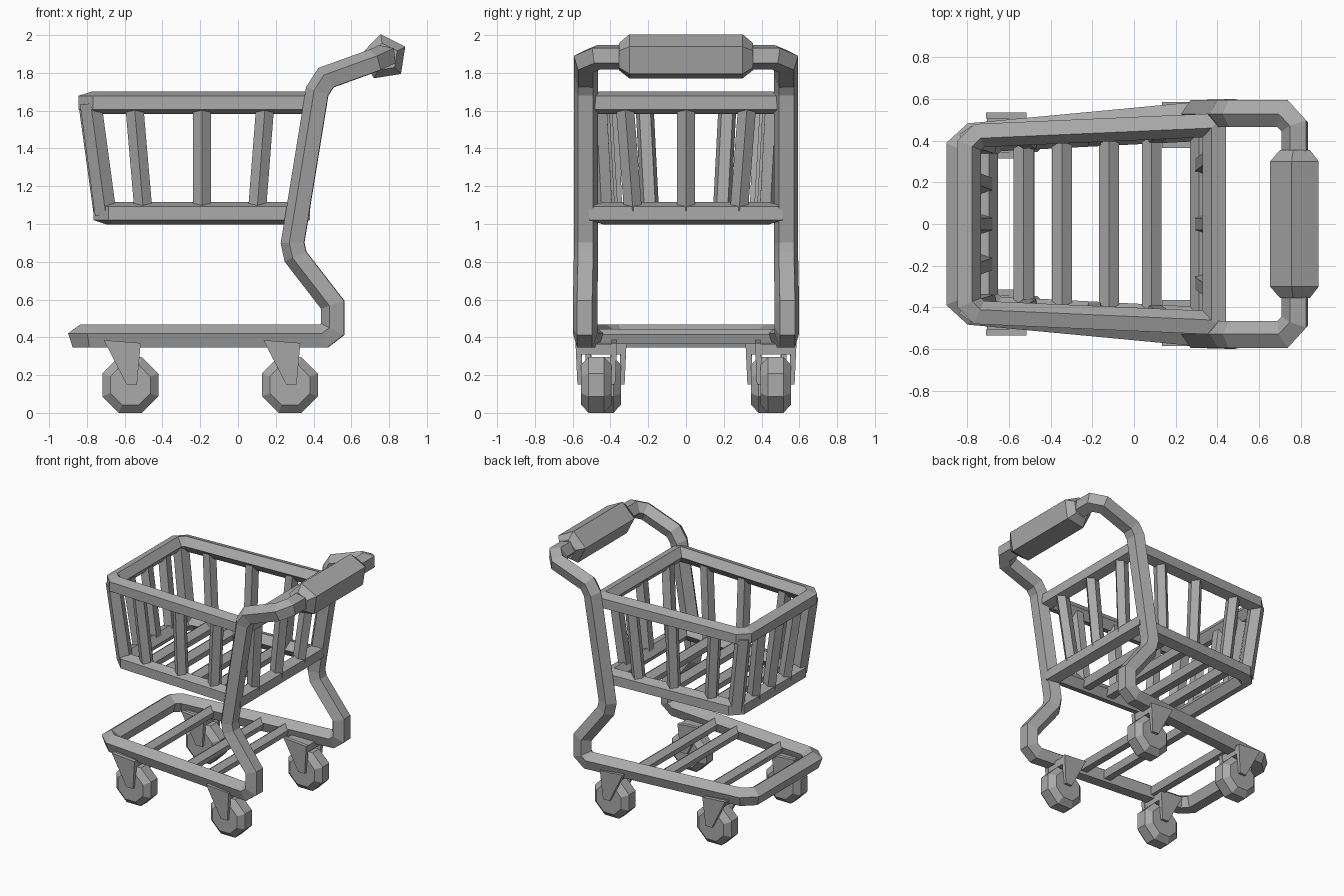
import bpy, bmesh, math
from mathutils import Vector

cube = bpy.data.objects.get("Cube")
if cube:
    bpy.data.objects.remove(cube, do_unlink=True)

grey = bpy.data.materials.new("metal_grey")
grey.use_nodes = True
COLOUR = (0.4, 0.4, 0.4, 1)
grey.diffuse_color = COLOUR
grey.node_tree.nodes["Principled BSDF"].inputs["Base Color"].default_value = COLOUR


def finish(name, bm, mirror):
    bmesh.ops.recalc_face_normals(bm, faces=bm.faces)
    mesh = bpy.data.meshes.new(name)
    bm.to_mesh(mesh)
    bm.free()
    mesh.materials.append(grey)
    ob = bpy.data.objects.new(name, mesh)
    bpy.context.scene.collection.objects.link(ob)
    if mirror:
        mod = ob.modifiers.new("mirror", "MIRROR")
        mod.use_axis = (False, True, False)
    return ob


def tube(name, path, radius, apex, sides=5, caps=True, mirror=False):
    """Sweep a polygon along a path with exact mitres; one corner points to apex."""
    pts = [Vector(p) for p in path]
    radii = radius if isinstance(radius, list) else [radius] * len(pts)
    dirs = [(b - a).normalized() for a, b in zip(pts, pts[1:])]
    up = Vector(apex)
    up = (up - dirs[0] * up.dot(dirs[0])).normalized()
    bm = bmesh.new()
    rings = []
    for i, p in enumerate(pts):
        d_in, d_out = dirs[max(i - 1, 0)], dirs[min(i, len(dirs) - 1)]
        plane = (d_in + d_out).normalized()
        side = d_in.cross(up)
        ring = []
        for k in range(sides):
            a = math.tau * k / sides
            o = (up * math.cos(a) + side * math.sin(a)) * radii[i]
            o -= d_in * (o.dot(plane) / d_in.dot(plane))
            ring.append(bm.verts.new(p + o))
        rings.append(ring)
        up = d_in.rotation_difference(d_out) @ up
    for r, s in zip(rings, rings[1:]):
        for k in range(sides):
            j = (k + 1) % sides
            bm.faces.new((r[k], r[j], s[j], s[k]))
    if caps:
        bm.faces.new(rings[0])
        bm.faces.new(rings[-1])
    return finish(name, bm, mirror)


UP = (0, 0, 1)

# Continuous frame: base, uprights and handle bar
tube("frame", [
    (-0.835, 0, 0.40), (-0.835, 0.36, 0.40), (-0.77, 0.42, 0.40),
    (0.455, 0.535, 0.40), (0.507, 0.535, 0.44), (0.507, 0.535, 0.575),
    (0.31, 0.53, 0.83), (0.295, 0.53, 0.90), (0.425, 0.53, 1.70),
    (0.47, 0.53, 1.77), (0.72, 0.53, 1.86), (0.775, 0.47, 1.885),
    (0.775, 0, 1.885)], 0.068, UP, caps=False, mirror=True)

# Handle grip
tube("grip", [(0.775, y, 1.882) for y in (-0.355, -0.30, 0.30, 0.355)],
     [0.076, 0.124, 0.124, 0.076], (-0.16, 0, 1))

# Base cross bars
for i, x in enumerate((-0.52, -0.12, 0.08)):
    y = 0.49 + 0.094 * x
    tube(f"base_bar_{i + 1}", [(x, -y, 0.40), (x, y, 0.40)], 0.045, UP)


# Basket rims
def rim(name, front, rear, y_front, y_rear, z):
    tube(name, [(front, 0, z), (front, y_front - 0.05, z),
                (front + 0.05, y_front, z), (rear, y_rear, z), (rear, 0, z)],
         0.062, (1, 0, 0), caps=False, mirror=True)


rim("basket_top_rim", -0.795, 0.39, 0.43, 0.48, 1.642)
rim("basket_bottom_rim", -0.715, 0.33, 0.41, 0.46, 1.057)

# Basket corner posts and side slats
tube("basket_corner_post", [(-0.70, 0.385, 1.05), (-0.78, 0.41, 1.64)],
     0.06, (0, 1, 0), mirror=True)
for i, (low, high) in enumerate(((-0.50, -0.55), (-0.19, -0.19), (0.10, 0.145))):
    tube(f"side_slat_{i + 1}",
         [(low, 0.425 + low * 0.05, 1.06), (high, 0.455 + high * 0.04, 1.64)],
         0.05, (0, 1, 0), mirror=True)

# End slats, front and rear
for s, label in ((-1, "right"), (0, "middle"), (1, "left")):
    tube(f"front_slat_{label}", [(-0.715, 0.19 * s, 1.06), (-0.795, 0.22 * s, 1.64)],
         0.05, (-1, 0, 0))
    tube(f"rear_slat_{label}", [(0.33, 0.28 * s, 1.06), (0.39, 0.325 * s, 1.64)],
         0.05, (1, 0, 0))

# Basket floor slats
for i, x in enumerate((-0.53, -0.345, -0.12, 0.085)):
    tube(f"floor_slat_{i + 1}", [(x, -0.42, 1.055), (x, 0.42, 1.055)], 0.05, UP)


# Casters: octagonal wheels held in tapered forks
def plate(name, outline, y_top, y_low, thick):
    bm = bmesh.new()
    loops = []
    for off in (0, thick):
        loops.append([bm.verts.new((x, (y_top if z > 0.25 else y_low) + off, z))
                      for x, z in outline])
    bm.faces.new(loops[0])
    bm.faces.new(loops[1])
    for k in range(len(outline)):
        j = (k + 1) % len(outline)
        bm.faces.new((loops[0][k], loops[0][j], loops[1][j], loops[1][k]))
    finish(name, bm, True)


tilt = math.pi / 8
for label, x, y in (("front", -0.57, 0.425), ("rear", 0.275, 0.475)):
    tube(f"{label}_wheel",
         [(x, y + o, 0.148) for o in (-0.08, -0.04, 0.04, 0.08)],
         [0.115, 0.16, 0.16, 0.115], (math.sin(tilt), 0, math.cos(tilt)),
         sides=8, mirror=True)
    arm = [(x - 0.14, 0.385), (x + 0.055, 0.37), (x + 0.035, 0.15), (x - 0.02, 0.15)]
    plate(f"{label}_fork_outer", arm, y + 0.08, y + 0.07, 0.03)
    plate(f"{label}_fork_inner", arm, y - 0.11, y - 0.10, 0.03)
    crown = [(x - 0.135, 0.375), (x + 0.05, 0.365), (x + 0.045, 0.31), (x - 0.09, 0.31)]
    plate(f"{label}_fork_crown", crown, y - 0.09, y - 0.09, 0.18)
